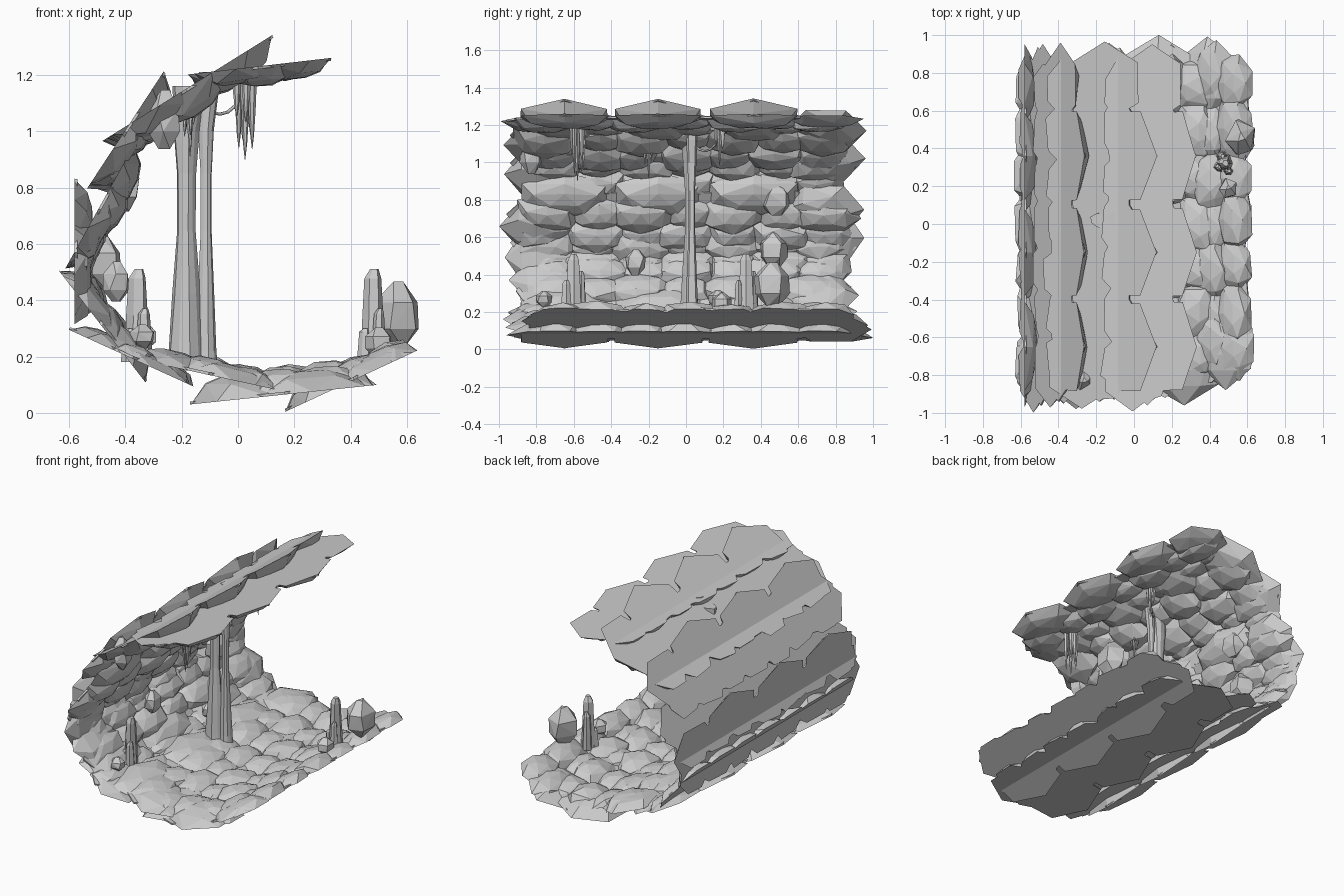
import bpy, bmesh, math, random
from mathutils import Vector, Matrix

if "Cube" in bpy.data.objects:
    bpy.data.objects.remove(bpy.data.objects["Cube"])

random.seed(7)
R = random.uniform


def finish(bm, name, matrix=None):
    bmesh.ops.recalc_face_normals(bm, faces=bm.faces)
    me = bpy.data.meshes.new(name)
    bm.to_mesh(me)
    bm.free()
    ob = bpy.data.objects.new(name, me)
    bpy.context.collection.objects.link(ob)
    if matrix:
        ob.matrix_world = matrix
    return ob


def hull(bm, pts):
    vs = [bm.verts.new(p) for p in pts]
    res = bmesh.ops.convex_hull(bm, input=vs)
    junk = {g for g in res["geom_interior"] + res["geom_unused"]
            if isinstance(g, bmesh.types.BMVert) and g.is_valid}
    bmesh.ops.delete(bm, geom=list(junk), context='VERTS')


def slab_rock(bm, u, y, ru, ry, h, n=7, wob=0.14, phase=0.0):
    """Faceted rock with a flat back lying on the plate plane"""
    tu, ty = R(-.2, .2), R(-.2, .2)
    pts = []
    for f, z, k in ((1, 0, n), (.68, .74, n - 1), (.32, 1, 3)):
        for i in range(k):
            a = phase + 2 * math.pi * i / k
            s = f * (1 + R(-wob, wob))
            cu, cy = s * math.cos(a), s * math.sin(a)
            zz = z * h * (1 + (tu * cu + ty * cy)) if z else 0
            pts.append((u + ru * cu, y + ry * cy, zz))
    hull(bm, pts)


def strip(name, ax, az, bx, bz, h, y0=0, y1=0):
    """Rock plate running along y; b is its toothed edge; y0, y1 trim the ends"""
    d = Vector((bx - ax, 0, bz - az))
    L = d.length
    d.normalize()
    n = Vector((-d.z, 0, d.x))
    mid = Vector(((ax + bx) / 2, 0, (az + bz) / 2))
    if n.dot(Vector((0, 0, .65)) - mid) < 0:
        n = -n
    bm = bmesh.new()
    # flat back plate with a saw-tooth edge
    out = [(.5 * L, -.94 + y0), (.74 * L, -.84)]
    for t in (-.65, -.15, .36):
        out += [(.76 * L, t - .2), (L, t), (.76 * L, t + .25)]
    out += [(.7 * L, .82), (.45 * L, .93 + y1), (.2 * L, .78 + y1)]
    out += [(R(.06, .2) * L, .68 - .2 * i) for i in range(8)]
    out += [(.2 * L, -.8 + y0)]
    lo = [bm.verts.new((u, y, 0)) for u, y in out]
    hi = [bm.verts.new((u, y, .01)) for u, y in out]
    bm.faces.new(lo)
    bm.faces.new(hi)
    for i in range(len(out)):
        j = (i + 1) % len(out)
        bm.faces.new((lo[i], lo[j], hi[j], hi[i]))
    # big tooth rocks
    for t in (-.65, -.15, .36):
        slab_rock(bm, .72 * L, t, .28 * L, .27, h * .9, 6, .03)
    # smaller rocks in two rows, large and small in turn
    for row, f in enumerate((.25, .5)):
        for i in range(7):
            y = -.73 + (y0 if i == 0 else 0) + .245 * i + (y1 if i == 6 else 0) + R(-.03, .03)
            k = 1.08 if (i + row) % 2 else .9
            slab_rock(bm, f * L, y, R(.21, .24) * L * (1 if row == 0 else k),
                      .18 * k, h * R(.85, 1.0) * k)
    # pointed ends
    for s in (-1, 1):
        slab_rock(bm, (.45 + .1 * s) * L, s * .76 + (y0 if s < 0 else y1),
                  .33 * L, .215, h * .8, 6, .03, math.pi / 2)
    m = Matrix.Identity(4)
    yv = Vector((0, 1, 0))
    for i, c in enumerate((d, yv, n)):
        for k in range(3):
            m[k][i] = c[k]
    m.translation = (ax, 0, az)
    finish(bm, name, m)


def loft(bm, rings, sides, wob):
    """Closed tube through (x, y, z, rx, ry) rings"""
    ws = [1 + R(-wob, wob) for _ in range(sides)]
    prev = None
    for x, y, z, rx, ry in rings:
        cur = []
        for i in range(sides):
            a = 2 * math.pi * i / sides
            w = ws[i] * (1 + R(-wob, wob) * .3)
            cur.append(bm.verts.new((x + rx * w * math.cos(a), y + ry * w * math.sin(a), z)))
        if prev:
            for i in range(sides):
                j = (i + 1) % sides
                bm.faces.new((prev[i], prev[j], cur[j], cur[i]))
        else:
            bm.faces.new(cur[::-1])
        prev = cur
    bm.faces.new(prev)


def boulder(name, x, y, z, rx, ry, rz):
    bm = bmesh.new()
    pts = []
    for lat, k in ((-70, 3), (-22, 5), (22, 5), (75, 3)):
        for i in range(k):
            a = 2 * math.pi * (i + R(-.2, .2)) / k + lat
            c, s = math.cos(math.radians(lat)), math.sin(math.radians(lat))
            pts.append((x + 1.08 * rx * c * math.cos(a), y + 1.08 * ry * c * math.sin(a), z + rz * s))
    hull(bm, pts)
    finish(bm, name)


def spikes(name, x, y, z0, z1, spread, r, count):
    """Cluster of tapering spikes from base z0 to tip z1"""
    bm = bmesh.new()
    for i in range(count):
        a = 2.4 * i
        q = 0 if i == 0 else spread
        px, py = x + q * math.cos(a), y + q * math.sin(a)
        H = (z1 - z0) * (1 if i == 0 else R(.45, .88))
        loft(bm, [(px, py, z0, r, r), (px, py, z0 + .45 * H, r * .72, r * .72),
                  (px, py, z0 + .8 * H, r * .4, r * .4), (px, py, z0 + H, r * .06, r * .06)], 6, .2)
    finish(bm, name)


# floor, wall and roof plates
for s in (("floor_right", .655, .23, .17, .005, .07, .10, .02),
          ("floor_middle", .50, .10, -.17, .03, .095, .02, .02),
          ("floor_left", .17, .075, -.38, .195, .062, .01, -.02),
          ("floor_edge", -.15, .09, -.60, .295, .05, -.01, -.06),
          ("wall_foot", -.64, .51, -.33, .11, .075, .03, -.05),
          ("wall_low", -.58, .31, -.58, .83, .07, 0, -.02),
          ("wall_middle", -.62, .50, -.37, .95, .08, -.02, -.02),
          ("wall_high", -.54, .79, -.265, 1.21, .085, 0, -.02),
          ("roof_left", -.49, .96, .12, 1.34, .095, 0, -.01),
          ("roof_right", -.19, 1.20, .33, 1.26, .065, -.02, -.02)):
    strip(*s)

# pair of floor-to-roof columns
for name, x, y, r, top in (("column_thick", -.182, .02, .05, 1.16), ("column_thin", -.112, .03, .033, 1.21)):
    bm = bmesh.new()
    loft(bm, [(x + dx, y, z, r * f, r * f * .8) for z, f, dx in
              ((.15, 1.4, .0), (.22, 1.25, 0), (.42, .95, 0), (.65, .62, 0),
               (.85, .65, 0), (1.0, .9, 0), (1.12, 1.1, .01), (top, 1.15, .01))], 9, .14)
    finish(bm, name)

# hanging stalactites
spikes("stalactite_front", .025, -.58, 1.19, .90, .03, .017, 7)
spikes("stalactite_middle", -.17, -.2, 1.13, .91, .02, .014, 5)
spikes("stalactite_back", .02, .18, 1.19, .98, .02, .014, 5)

# thin hanging root under the roof
cu = bpy.data.curves.new("hanging_root", 'CURVE')
cu.dimensions = '3D'
cu.bevel_depth = .006
cu.bevel_resolution = 1
sp = cu.splines.new('POLY')
sp.points.add(6)
for i, p in enumerate(sp.points):
    t = i / 6
    p.co = (-.15 + .17 * t, .02 + .16 * t, 1.13 - .28 * t * (1 - t), 1)
bpy.context.collection.objects.link(bpy.data.objects.new("hanging_root", cu))

# blunt stalagmites with side shards
for name, x, y in (("stalagmite_right", .48, .32), ("stalagmite_left", -.355, -.6)):
    bm = bmesh.new()
    for dx, dy, top, r in ((0, 0, .51, .038), (-.015, .04, .42, .025),
                           (.02, -.04, .37, .025), (-.03, -.02, .30, .022)):
        h = top - .18
        loft(bm, [(x + dx, y + dy, .18, r * 1.2, r * 1.2), (x + dx, y + dy, .18 + h * .5, r, r),
                  (x + dx, y + dy, .18 + h * .9, r * .8, r * .8),
                  (x + dx + .005, y + dy, top, r * .4, r * .4)], 6, .18)
    finish(bm, name)

# loose boulders
for i, b in enumerate(((.565, .46, .345, .085, .095, .125), (.50, .19, .25, .05, .055, .055),
                       (-.48, .47, .53, .07, .08, .10), (-.40, .48, .80, .055, .08, .09),
                       (-.43, -.27, .465, .05, .055, .075), (-.34, -.76, .27, .045, .045, .045),
                       (-.26, -.83, 1.04, .06, .06, .11), (-.33, .17, .27, .045, .05, .05))):
    boulder(f"boulder_{i + 1}", *b)
